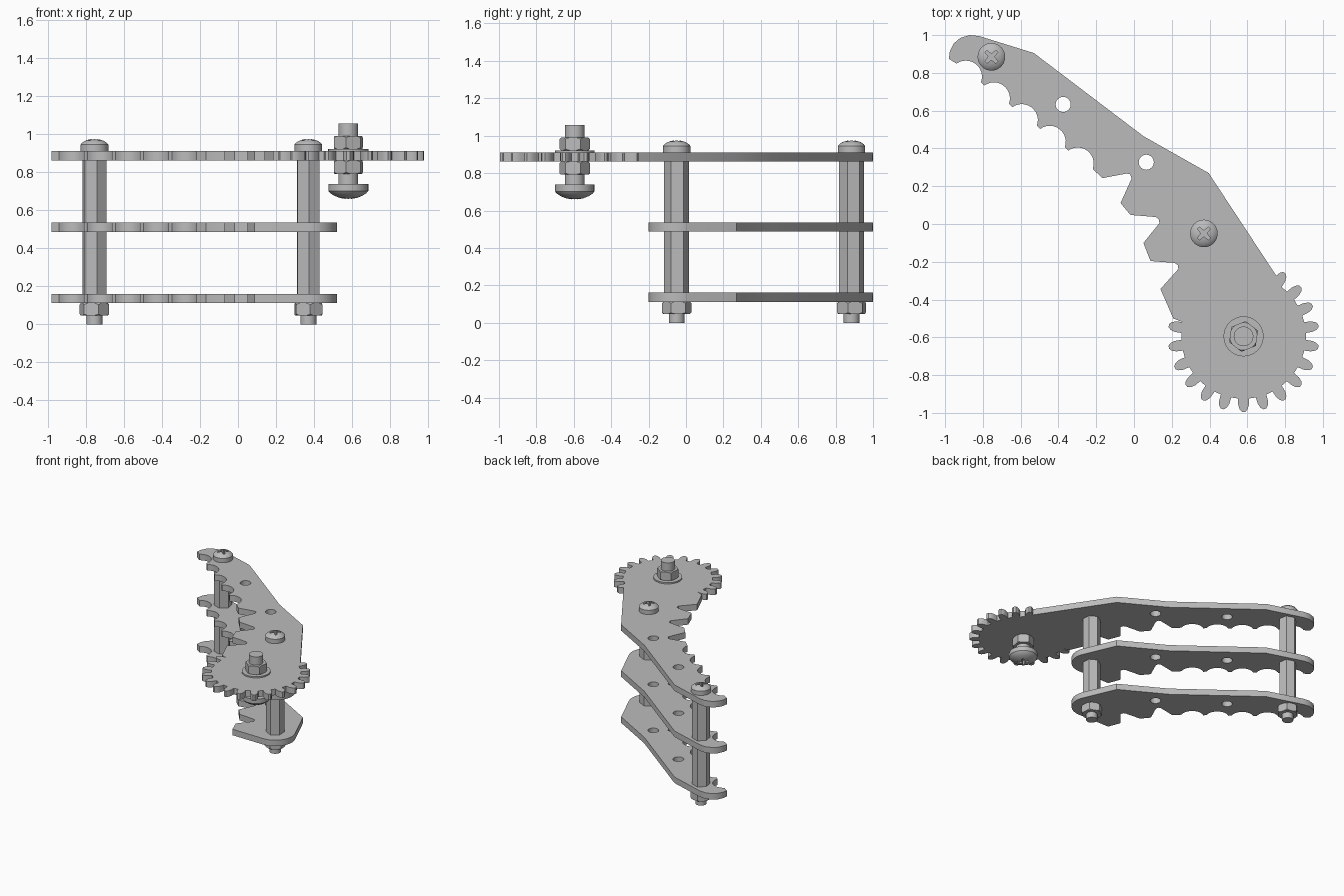
import bpy, math
from math import cos, sin, radians

cube = bpy.data.objects.get("Cube")
if cube:
    bpy.data.objects.remove(cube, do_unlink=True)

steel = bpy.data.materials.new("grey steel")
steel.use_nodes = True
GREY = (0.5, 0.5, 0.5, 1)
steel.diffuse_color = GREY
steel.node_tree.nodes["Principled BSDF"].inputs["Base Color"].default_value = GREY


def polar(c, r, deg):
    return (c[0] + r * cos(radians(deg)), c[1] + r * sin(radians(deg)))


def arc(c, r, start, end, n):
    return [polar(c, r, start + (end - start) * i / n) for i in range(n + 1)]


def activate(ob):
    bpy.ops.object.select_all(action='DESELECT')
    ob.select_set(True)
    bpy.context.view_layer.objects.active = ob


def finish(ob):
    """Smooth the curved walls and give the part its colour."""
    activate(ob)
    ob.data.materials.clear()
    ob.data.materials.append(steel)
    bpy.ops.object.shade_smooth_by_angle(angle=radians(28))
    return ob


def prism(name, loops, z0, z1):
    """Extrude an outline, with further loops as holes, from z0 to z1."""
    cu = bpy.data.curves.new(name, 'CURVE')
    cu.dimensions = '2D'
    cu.fill_mode = 'BOTH'
    cu.extrude = (z1 - z0) / 2
    for pts in loops:
        sp = cu.splines.new('POLY')
        sp.points.add(len(pts) - 1)
        for p, (x, y) in zip(sp.points, pts):
            p.co = (x, y, 0, 1)
        sp.use_cyclic_u = True
    ob = bpy.data.objects.new(name, cu)
    ob.location.z = (z0 + z1) / 2
    bpy.context.collection.objects.link(ob)
    activate(ob)
    bpy.ops.object.convert(target='MESH')
    ob = bpy.context.object
    bpy.ops.object.mode_set(mode='EDIT')
    bpy.ops.mesh.select_all(action='SELECT')
    bpy.ops.mesh.remove_doubles(threshold=0.0001)
    bpy.ops.mesh.normals_make_consistent(inside=False)
    bpy.ops.object.mode_set(mode='OBJECT')
    return finish(ob)


def lathe(name, c, profile, sides=32, rot=0):
    """Turn a (radius, z) profile, listed bottom to top, about a vertical axis."""
    verts = [(*polar(c, r, rot + 360 * i / sides), z)
             for r, z in profile for i in range(sides)]
    faces = [tuple(reversed(range(sides)))]
    for k in range(len(profile) - 1):
        a, b = k * sides, (k + 1) * sides
        for i in range(sides):
            j = (i + 1) % sides
            faces.append((a + i, a + j, b + j, b + i))
    faces.append(tuple(range(len(verts) - sides, len(verts))))
    me = bpy.data.meshes.new(name)
    me.from_pydata(verts, [], faces)
    ob = bpy.data.objects.new(name, me)
    bpy.context.collection.objects.link(ob)
    return finish(ob)


def boolean(ob, tool, operation):
    mod = ob.modifiers.new("cut", 'BOOLEAN')
    mod.operation = operation
    mod.solver = 'EXACT'
    mod.object = tool
    activate(ob)
    bpy.ops.object.modifier_apply(modifier=mod.name)
    bpy.data.objects.remove(tool, do_unlink=True)
    return finish(ob)


def nut(name, c, z0, z1, rot, r=0.082):
    """Hexagonal nut with turned corners."""
    ob = lathe(name, c, [(r, z0), (r, z1)], 6, rot)
    flat, ch = r * 0.88, 0.009
    tool = lathe("chamfer", c, [(flat, z0 - 0.001), (r * 1.01, z0 + ch),
                                (r * 1.01, z1 - ch), (flat, z1 + 0.001)], 48)
    return boolean(ob, tool, 'INTERSECT')


def cross_recess(ob, c, z0, z1):
    star = []
    for a in range(45, 405, 90):
        star += [polar(c, 0.042, a - 10), polar(c, 0.042, a + 10), polar(c, 0.015, a + 45)]
    return boolean(ob, prism("recess", [star], z0, z1), 'DIFFERENCE')


# Key positions
REAR, FRONT, GEAR = (-0.755, 0.885), (0.37, -0.05), (0.58, -0.595)
holes = [arc(c, 0.04, 0, 345, 23) for c in ((-0.375, 0.633), (0.065, 0.327))]

# Outer edge shared by all plates, from hook tip to shoulder
back_edge = [(-0.98, 0.875), (-0.975, 0.915), (-0.955, 0.955), (-0.92, 0.985),
             (-0.87, 1.0), (-0.82, 0.995), (-0.53, 0.905), (0.05, 0.465), (0.395, 0.27)]

# Inner edge: angular notches, then five scallops back to the hook
notches = [(-0.167, 0.243), (-0.04, 0.267), (-0.02, 0.263), (-0.013, 0.24),
           (-0.071, 0.111), (-0.019, 0.048), (0.114, 0.037), (0.13, 0.028),
           (0.135, 0.005), (0.05, -0.1), (0.087, -0.196)]
lower_notch = [(0.14, -0.344), (0.235, -0.238), (0.232, -0.217), (0.214, -0.206)]
inner_edge = notches[::-1]
for i in range(4, -1, -1):
    inner_edge += arc((-0.89 + 0.148 * i, 0.78 - 0.115 * i), 0.085, -20, 126, 12)

# Gear teeth, clockwise around the front end
teeth = []
for k in range(9, -7, -1):
    mid = -90 + k * 360 / 22
    side = [(0.33, 5), (0.365, 4.4), (0.388, 3), (0.4, 1.2)]
    tooth = [polar(GEAR, r, mid + h) for r, h in side]
    tooth += [polar(GEAR, r, mid - h) for r, h in side[::-1]]
    teeth += tooth[1:] if k == 9 else tooth

# Plates
top_outline = back_edge + teeth + [(0.208, -0.5)] + lower_notch + inner_edge
prism("geared_top_plate", [top_outline] + holes, 0.862, 0.911)
short_outline = back_edge + arc(FRONT, 0.15, 23, -90, 16) + inner_edge
for name, z in (("middle_plate", 0.487), ("bottom_plate", 0.112)):
    prism(name, [short_outline] + holes, z, z + 0.049)

# Screws, spacers and nuts joining the plates
for label, c, rot in (("rear", REAR, -19), ("front", FRONT, -28)):
    head = lathe(label + "_screw_head", c,
                 [(0.073, 0.91), (0.073, 0.946), (0.065, 0.955), (0.05, 0.965),
                  (0.03, 0.972), (0.012, 0.975)])
    cross_recess(head, c, 0.935, 1.0)
    lathe(label + "_screw_end", c, [(0.042, 0.0), (0.042, 0.12)])
    nut(label + "_screw_nut", c, 0.047, 0.112, rot + 5, 0.08)
    for place, z0, z1 in (("lower", 0.161, 0.487), ("upper", 0.536, 0.862)):
        lathe(label + "_" + place + "_spacer", c, [(0.067, z0), (0.067, z1)], 6, rot)

# Gear bolt with domed head, two nuts and a washer
bolt_head = lathe("gear_bolt_head", GEAR,
                  [(0.015, 0.66), (0.045, 0.665), (0.075, 0.677), (0.095, 0.69),
                   (0.105, 0.702), (0.105, 0.738)])
cross_recess(bolt_head, GEAR, 0.6, 0.7)
lathe("gear_bolt_shank", GEAR, [(0.052, 0.73), (0.052, 1.057)])
nut("gear_lower_nut", GEAR, 0.792, 0.862, 22)
lathe("gear_washer", GEAR, [(0.106, 0.911), (0.106, 0.922)])
nut("gear_upper_nut", GEAR, 0.922, 0.99, 22)
